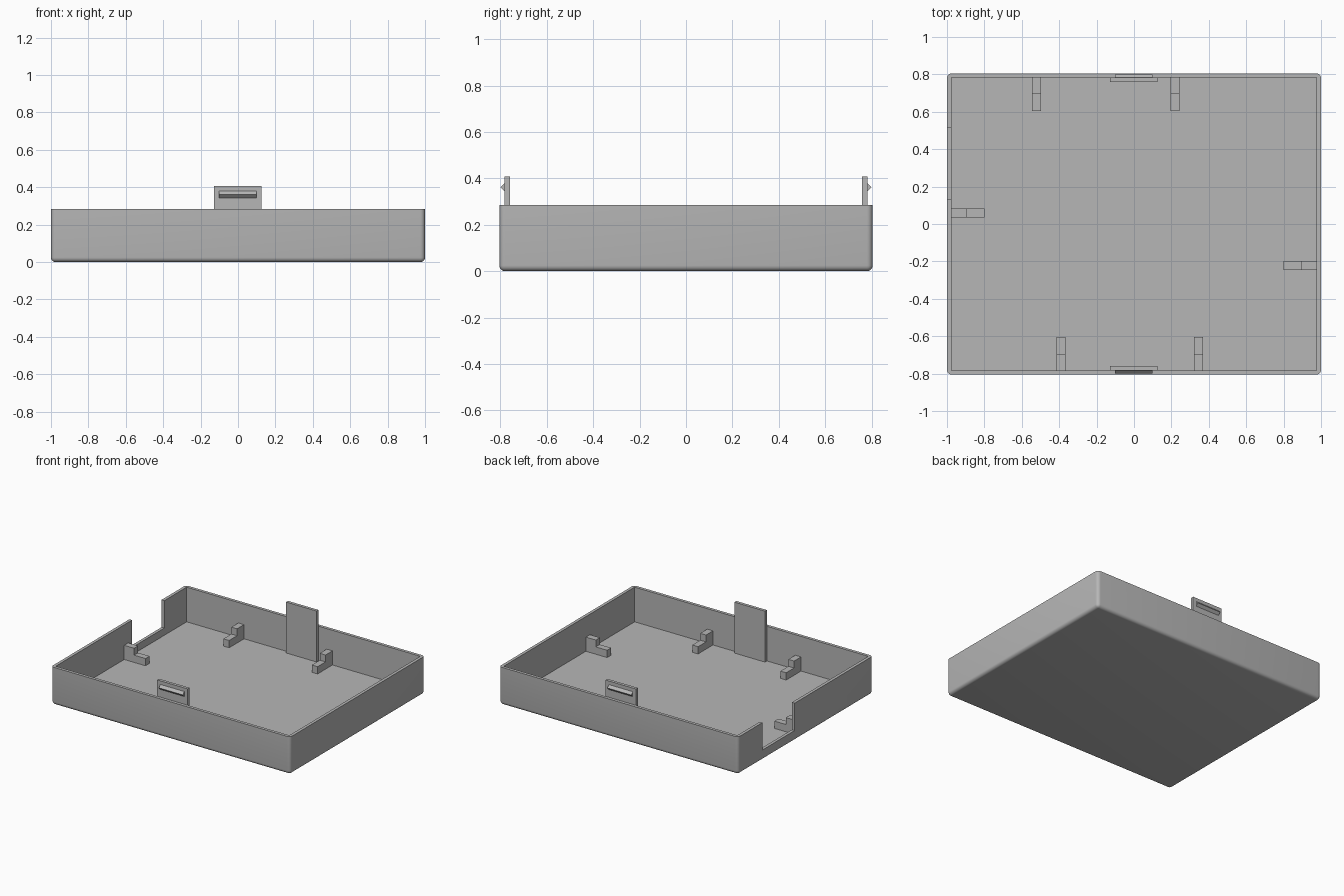
import bpy, bmesh
from mathutils import Matrix, Vector

if "Cube" in bpy.data.objects:
    bpy.data.objects.remove(bpy.data.objects["Cube"], do_unlink=True)

grey = bpy.data.materials.new("plain grey")
grey.use_nodes = True
grey.diffuse_color = (0.47, 0.47, 0.47, 1)
grey.node_tree.nodes["Principled BSDF"].inputs["Base Color"].default_value = grey.diffuse_color

HX, HY, HEIGHT, WALL = 1.0, 0.805, 0.285, 0.023
FLOOR = 0.023
IX, IY = HX - WALL, HY - WALL


def finish(name, bm):
    bmesh.ops.recalc_face_normals(bm, faces=bm.faces)
    mesh = bpy.data.meshes.new(name)
    bm.to_mesh(mesh)
    bm.free()
    mesh.materials.append(grey)
    obj = bpy.data.objects.new(name, mesh)
    bpy.context.collection.objects.link(obj)
    return obj


def box_mesh(lo, hi):
    lo, hi = Vector(lo), Vector(hi)
    bm = bmesh.new()
    bmesh.ops.create_cube(bm, size=1, matrix=Matrix.Translation((lo + hi) / 2)
                          @ Matrix.Diagonal((*(hi - lo), 1)))
    return bm


def prism(name, profile, width, place):
    """Extrude a (depth, height) profile along x, then place it."""
    bm = bmesh.new()
    face = bm.faces.new([bm.verts.new((-width / 2, d, z)) for d, z in profile])
    new = bmesh.ops.extrude_face_region(bm, geom=[face])["geom"]
    bmesh.ops.translate(bm, vec=(width, 0, 0),
                        verts=[v for v in new if isinstance(v, bmesh.types.BMVert)])
    bm.transform(place)
    return finish(name, bm)


# Tray: outer block with rounded corners and bottom edge
bm = box_mesh((-HX, -HY, 0), (HX, HY, HEIGHT))
rounded = [e for e in bm.edges if min(v.co.z for v in e.verts) < 0.01]
bmesh.ops.bevel(bm, geom=rounded, offset=0.025, segments=5, profile=0.5, affect='EDGES')
tray = finish("tray", bm)

# Hollow out the cavity, then the cable notch in the right wall
cuts = {"cavity_cutter": ((-IX, -IY, FLOOR), (IX, IY, 1)),
        "notch_cutter": ((-HX - 0.1, 0.13, 0.078), (-IX + 0.05, 0.515, 1))}
bpy.context.view_layer.objects.active = tray
tray.select_set(True)
for name, (lo, hi) in cuts.items():
    cutter = finish(name, box_mesh(lo, hi))
    cutter.hide_render = True
    mod = tray.modifiers.new(name, 'BOOLEAN')
    mod.operation, mod.solver, mod.object = 'DIFFERENCE', 'EXACT', cutter
    bpy.ops.object.modifier_apply(modifier=name)
    bpy.data.objects.remove(cutter, do_unlink=True)
bpy.ops.object.shade_smooth_by_angle(angle=0.6)

# Snap tabs with a wedge ridge facing outward, front and back
RIDGE = [(IY - 0.001, 0.342), (IY + 0.018, 0.362), (IY - 0.001, 0.382)]
TAB = [(IY - WALL, FLOOR), (IY, FLOOR), (IY, 0.408), (IY - WALL, 0.408)]
for side, sign in (("back", 1), ("front", -1)):
    place = Matrix.Translation((-0.002, 0, 0)) @ Matrix.Diagonal((1, sign, 1, 1))
    prism(side + "_snap_tab", TAB, 0.255, place)
    prism(side + "_snap_ridge", RIDGE, 0.2, place)

# Stepped board supports, tall against the wall and low toward the middle
STEP = [(0, FLOOR), (0, 0.13), (-0.083, 0.13), (-0.083, 0.078),
        (-0.178, 0.078), (-0.178, FLOOR)]
supports = [("back_right", -0.521, IY, 0), ("back_left", 0.219, IY, 0),
            ("front_right", -0.391, -IY, 180), ("front_left", 0.346, -IY, 180),
            ("right", -IX, 0.06, 90), ("left", IX, -0.223, -90)]
for name, x, y, angle in supports:
    turn = Matrix.Rotation(angle * 3.14159265 / 180, 4, 'Z')
    prism(name + "_support", STEP, 0.048, Matrix.Translation((x, y, 0)) @ turn)
